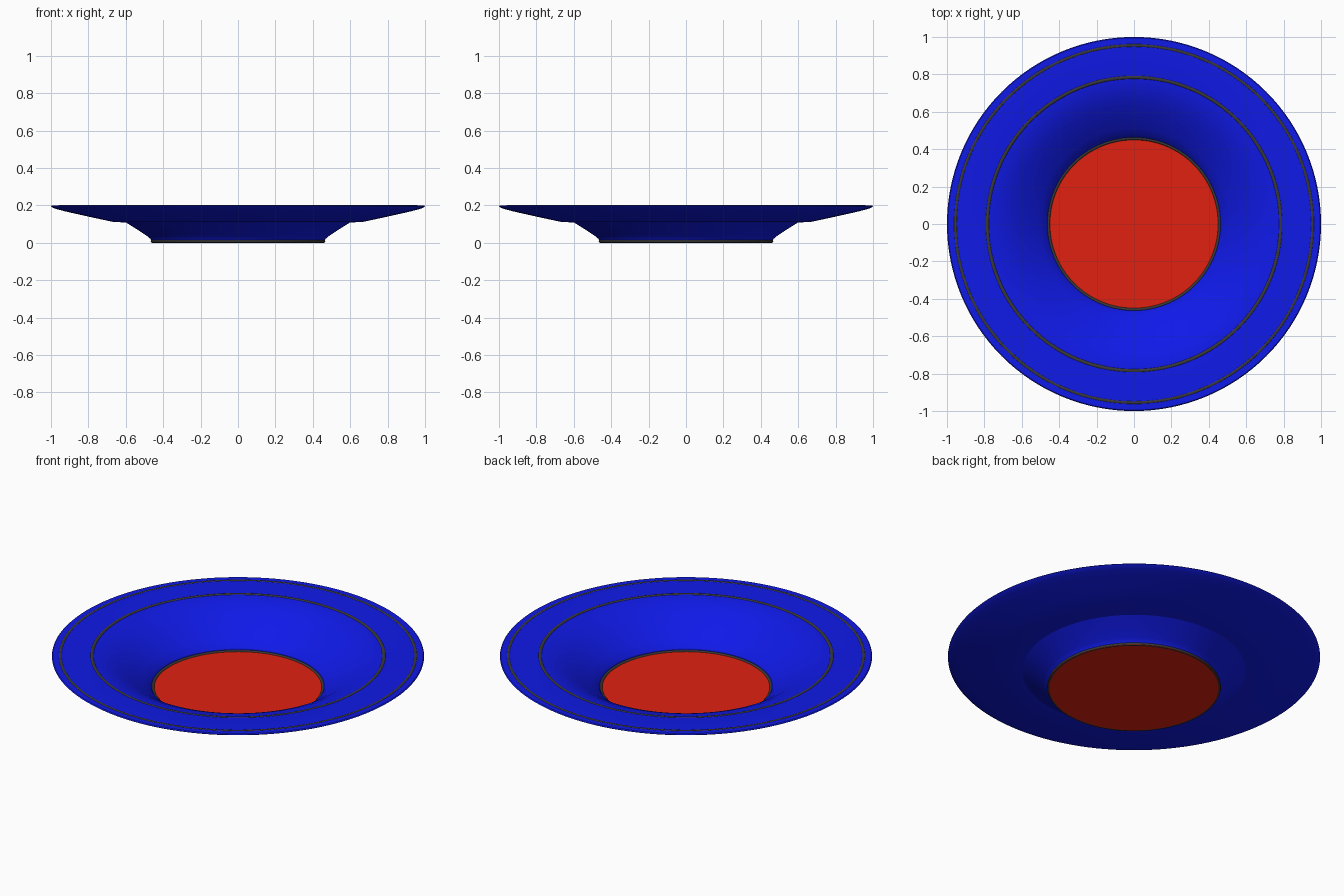
import bpy, bmesh
from math import radians, tau

if "Cube" in bpy.data.objects:
    bpy.data.objects.remove(bpy.data.objects["Cube"])

SIDES = 128


def material(name, rgb):
    m = bpy.data.materials.new(name)
    m.diffuse_color = (*rgb, 1)
    m.use_nodes = True
    m.node_tree.nodes["Principled BSDF"].inputs["Base Color"].default_value = m.diffuse_color
    return m


BLUE = material("blue", (0.005, 0.01, 0.8))
RED = material("red", (0.75, 0.015, 0.005))
DARK = material("dark_grey", (0.04, 0.04, 0.04))


def finish(obj, mat, angle=25):
    obj.data.materials.append(mat)
    bpy.ops.object.select_all(action='DESELECT')
    obj.select_set(True)
    bpy.context.view_layer.objects.active = obj
    bpy.ops.object.shade_smooth_by_angle(angle=radians(angle))


def lathe(name, profile, mat):
    """Revolve a closed (radius, height) profile around z."""
    bm = bmesh.new()
    verts = [bm.verts.new((r, 0, z)) for r, z in profile]
    edges = [bm.edges.new((a, b)) for a, b in zip(verts, verts[1:] + verts[:1])]
    bmesh.ops.spin(bm, geom=verts + edges, axis=(0, 0, 1), cent=(0, 0, 0),
                   angle=tau, steps=SIDES, use_merge=True)
    bmesh.ops.remove_doubles(bm, verts=bm.verts, dist=1e-5)
    bmesh.ops.recalc_face_normals(bm, faces=bm.faces)
    mesh = bpy.data.meshes.new(name)
    bm.to_mesh(mesh)
    bm.free()
    obj = bpy.data.objects.new(name, mesh)
    bpy.context.collection.objects.link(obj)
    finish(obj, mat)


def ring(name, radius, thickness, z):
    bpy.ops.mesh.primitive_torus_add(major_radius=radius, minor_radius=thickness,
                                     major_segments=SIDES, minor_segments=12,
                                     location=(0, 0, z))
    obj = bpy.context.object
    obj.name = name
    finish(obj, DARK, 40)


# Dish body: underside with a step, rounded lip, flat rim, curved well
lathe("dish_body", [
    (0.462, 0.012), (0.468, 0.024), (0.485, 0.038), (0.54, 0.075), (0.60, 0.112),
    (0.665, 0.114), (0.80, 0.143), (0.92, 0.170), (0.97, 0.183), (0.992, 0.191),
    (1.0, 0.197), (0.995, 0.202), (0.79, 0.202), (0.75, 0.197), (0.70, 0.184),
    (0.64, 0.157), (0.57, 0.114), (0.51, 0.071), (0.478, 0.045), (0.464, 0.026),
], BLUE)

# Red floor of the dish
bpy.ops.mesh.primitive_cylinder_add(vertices=SIDES, radius=0.464, depth=0.01,
                                    location=(0, 0, 0.009))
bpy.context.object.name = "dish_floor"
finish(bpy.context.object, RED)

# Dark trim rings
ring("foot_ring", 0.458, 0.009, 0.012)
ring("inner_trim_ring", 0.785, 0.012, 0.193)
ring("outer_trim_ring", 0.955, 0.011, 0.194)

# Stand the model on the ground
low = min((o.matrix_world @ v.co).z for o in bpy.data.objects for v in o.data.vertices)
for o in bpy.data.objects:
    o.location.z -= low
